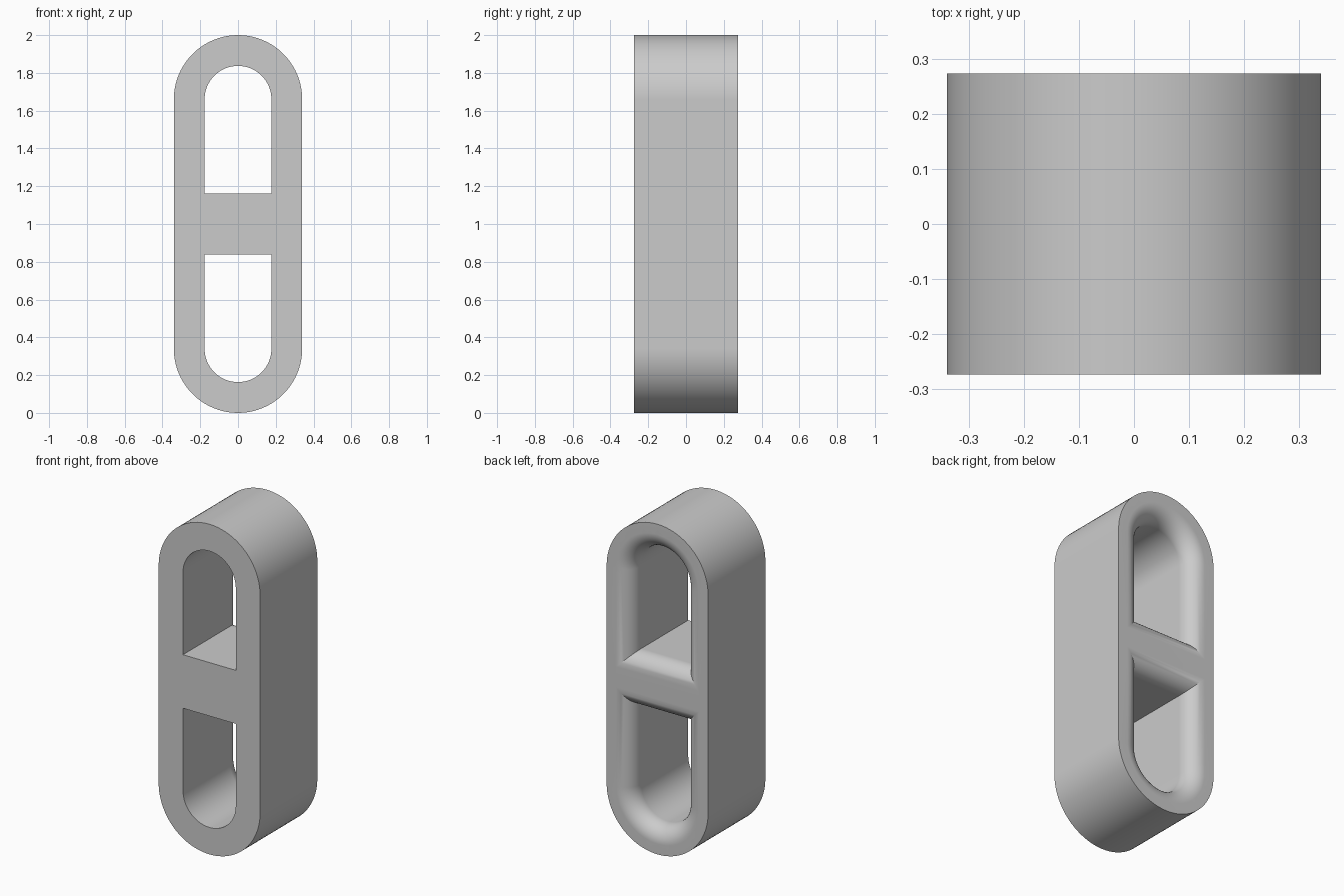
import bpy, bmesh
from math import pi, sin, cos, radians

cube = bpy.data.objects.get("Cube")
if cube:
    bpy.data.objects.remove(cube)

HALF_DEPTH = 0.274
MID_Z = 1.0
ARC_Z = 0.66        # arc centre, measured from the middle
OUTER_R = 0.34
HOLE_R = 0.177
BAR_HALF = 0.162
FILLET = 0.1
ARC_STEPS = 40
FILLET_STEPS = 10

bm = bmesh.new()


def arc(radius, side):
    """Half-circle end of the link, side = 1 top or -1 bottom."""
    angles = [pi * i / ARC_STEPS for i in range(ARC_STEPS + 1)]
    return [(radius * cos(a), side * (ARC_Z + radius * sin(a))) for a in angles]


def outer_profile():
    return arc(OUTER_R, 1) + arc(OUTER_R, -1)[::-1]


def hole_profile(side, grow):
    """Arched opening, enlarged evenly by grow."""
    radius, foot = HOLE_R + grow, side * (BAR_HALF - grow)
    return arc(radius, side) + [(-radius, foot), (radius, foot)]


def add_ring(profile, y):
    verts = [bm.verts.new((x, y, MID_Z + z)) for x, z in profile]
    edges = [bm.edges.new((v, verts[i - 1])) for i, v in enumerate(verts)]
    return verts, edges


def skin(rings):
    """Join consecutive rings with quads; return first and last edge loops."""
    for (a, _), (b, _) in zip(rings, rings[1:]):
        for i in range(len(a)):
            bm.faces.new((a[i - 1], a[i], b[i], b[i - 1]))
    return rings[0][1], rings[-1][1]


# Outer wall
walls = [skin([add_ring(outer_profile(), y) for y in (-HALF_DEPTH, HALF_DEPTH)])]

# Two openings, straight at the front and rounded over at the back
for side in (1, -1):
    rings = [add_ring(hole_profile(side, 0), -HALF_DEPTH)]
    for i in range(FILLET_STEPS + 1):
        a = pi / 2 * i / FILLET_STEPS
        y = HALF_DEPTH - FILLET + FILLET * sin(a)
        rings.append(add_ring(hole_profile(side, FILLET * (1 - cos(a))), y))
    walls.append(skin(rings))

# Flat front and back faces
for end, direction in ((0, -1), (1, 1)):
    edges = [e for wall in walls for e in wall[end]]
    bmesh.ops.triangle_fill(bm, edges=edges, use_beauty=True, normal=(0, direction, 0))

bmesh.ops.recalc_face_normals(bm, faces=bm.faces)
mesh = bpy.data.meshes.new("link_body")
bm.to_mesh(mesh)
bm.free()

grey = bpy.data.materials.new("plain_grey")
grey.use_nodes = True
grey.diffuse_color = (0.6, 0.6, 0.6, 1)
grey.node_tree.nodes["Principled BSDF"].inputs["Base Color"].default_value = (0.6, 0.6, 0.6, 1)
mesh.materials.append(grey)

link = bpy.data.objects.new("link_body", mesh)
bpy.context.collection.objects.link(link)
bpy.ops.object.select_all(action='DESELECT')
link.select_set(True)
bpy.context.view_layer.objects.active = link
bpy.ops.object.shade_smooth_by_angle(angle=radians(30))
weighted = link.modifiers.new("even_shading", 'WEIGHTED_NORMAL')
weighted.keep_sharp = True
